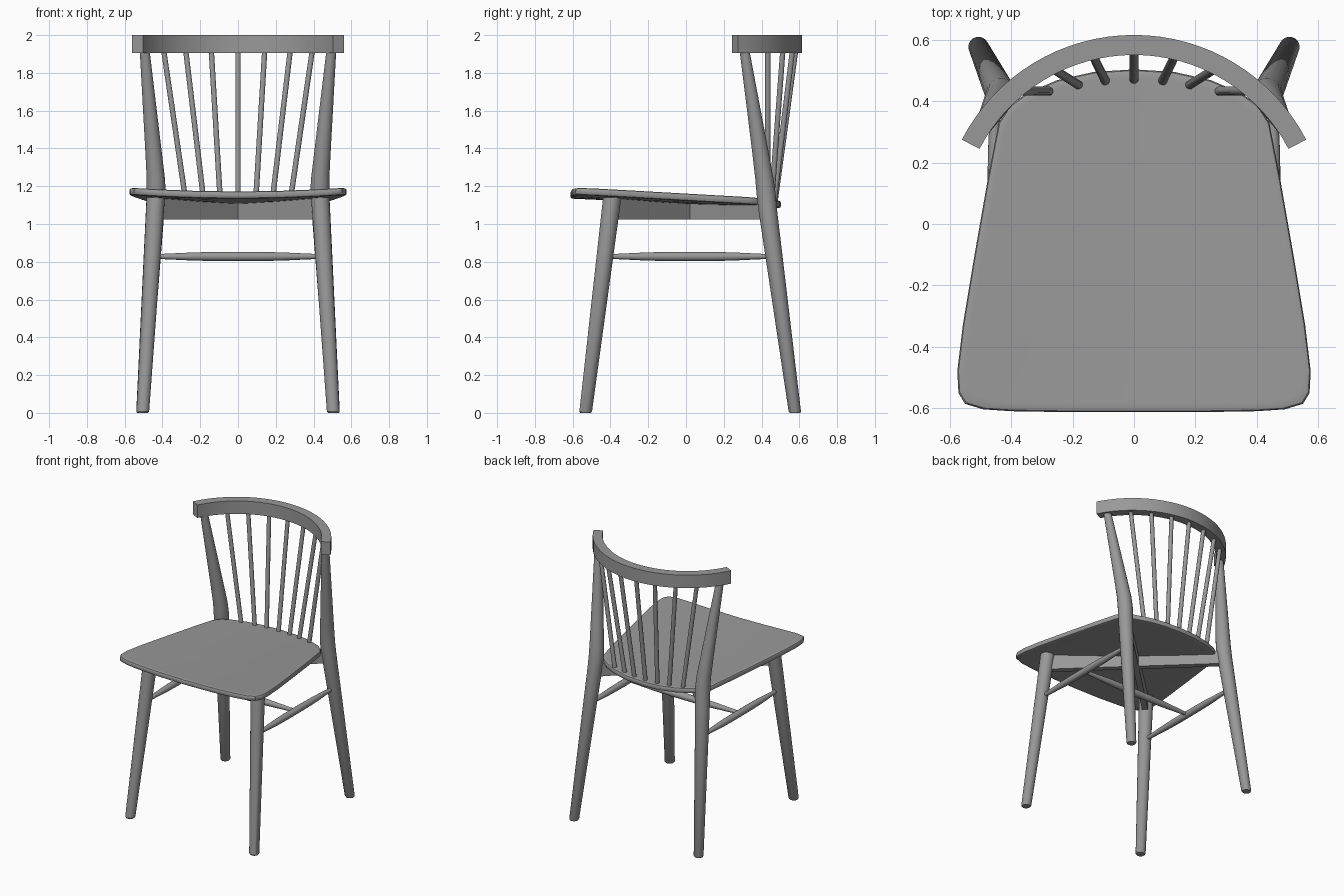
import bpy, bmesh, math
from mathutils import Vector

if "Cube" in bpy.data.objects:
    bpy.data.objects.remove(bpy.data.objects["Cube"])

grey = bpy.data.materials.new("dark_grey")
grey.diffuse_color = (.318, .318, .318, 1)
grey.use_nodes = True
grey.node_tree.nodes["Principled BSDF"].inputs["Base Color"].default_value = grey.diffuse_color


def make(name, verts, faces, angle=35):
    me = bpy.data.meshes.new(name)
    me.from_pydata([tuple(v) for v in verts], [], faces)
    me.materials.append(grey)
    bm = bmesh.new()
    bm.from_mesh(me)
    bmesh.ops.recalc_face_normals(bm, faces=bm.faces)
    bm.to_mesh(me)
    bm.free()
    ob = bpy.data.objects.new(name, me)
    bpy.context.collection.objects.link(ob)
    bpy.ops.object.select_all(action='DESELECT')
    ob.select_set(True)
    bpy.context.view_layer.objects.active = ob
    bpy.ops.object.shade_smooth_by_angle(angle=math.radians(angle))
    return ob


def loft(rings):
    """Skin equal-length rings and cap both ends."""
    n = len(rings[0])
    verts = [v for r in rings for v in r]
    faces = [(i * n + j, i * n + (j + 1) % n, (i + 1) * n + (j + 1) % n, (i + 1) * n + j)
             for i in range(len(rings) - 1) for j in range(n)]
    faces += [tuple(range(n)), tuple(range(len(verts) - n, len(verts)))]
    return verts, faces


def rod(name, stations, normal=(0, 0, 1), sides=20):
    """Round bar through (x, y, z, radius) stations, rings square to normal."""
    nrm = Vector(normal).normalized()
    u = nrm.orthogonal().normalized()
    w = nrm.cross(u)
    rings = []
    for x, y, z, r in stations:
        rings.append([Vector((x, y, z)) + r * (u * math.cos(a) + w * math.sin(a))
                      for a in (2 * math.pi * k / sides for k in range(sides))])
    return make(name, *loft(rings))


def stretcher(name, a, b):
    a, b = Vector(a), Vector(b)
    prof = [(0, .012), (.06, .014), (.25, .022), (.4, .024),
            (.6, .024), (.75, .022), (.94, .014), (1, .012)]
    return rod(name, [(*a.lerp(b, t), r) for t, r in prof], b - a, 16)


# Seat: dished, sloping panel with rounded edge
half = [(0, -.612), (.22, -.612), (.40, -.609), (.49, -.603), (.55, -.585), (.571, -.55),
        (.575, -.48), (.557, -.33), (.517, -.09), (.475, .15), (.44, .33), (.405, .385),
        (.35, .425), (.25, .468), (.13, .495), (0, .503)]
outline = half + [(-x, y) for x, y in half[-2:0:-1]]


def seat_top(x, y):
    return 1.172 - .045 * (y + .6) + .02 * (x / .55) ** 2


rings = []
for s, drop in [(.08, 0), (.35, 0), (.65, 0), (.95, 0), (.978, 0), (.993, .003), (1, .010),
                (1, .028), (.993, .035), (.978, .038), (.95, .038), (.65, .038), (.35, .038),
                (.08, .038)]:
    ring = []
    for x, y in outline:
        px, py = x * s, (y + .05) * s - .05
        ring.append((px, py, seat_top(px, py) - drop))
    rings.append(ring)
make("seat", *loft(rings))

# Legs, back posts and side stretchers, mirrored left and right
for s, side in ((-1, "left"), (1, "right")):
    rod("front_leg_" + side, [(s * .505, -.532, 0, .028), (s * .504, -.531, .008, .034),
                              (s * .435, -.39, 1.145, .049)])
    rod("back_leg_" + side, [(s * .507, .577, 0, .028), (s * .506, .576, .008, .033),
                             (s * .438, .432, 1.08, .050), (s * .433, .424, 1.16, .051),
                             (s * .435, .415, 1.24, .049), (s * .447, .394, 1.38, .044),
                             (s * .495, .308, 1.93, .026)])
    stretcher("side_stretcher_" + side, (s * .453, -.42, .828), (s * .453, .46, .828))
stretcher("middle_stretcher", (-.453, .02, .828), (.453, .02, .828))

# Crossed boards under the seat
for s, name in ((-1, "cross_board_a"), (1, "cross_board_b")):
    a, b = Vector((s * -.438, -.40, 0)), Vector((s * .438, .44, 0))
    d = (b - a).normalized()
    off = Vector((-d.y, d.x, 0)) * .02
    rings = []
    for t in (0, .25, .5, .75, 1):
        p = a.lerp(b, t)
        top = Vector((0, 0, seat_top(p.x, p.y) - .02))
        low = Vector((0, 0, 1.025))
        rings.append([p - off + low, p + off + low, p + off + top, p - off + top])
    make(name, *loft(rings))

# Curved top rail
CY, RO, RI, END = -.016, .631, .566, math.radians(62.6)
rings = []
for k in range(33):
    a = -END + 2 * END * k / 32
    rings.append([(r * math.sin(a), CY + r * math.cos(a), z)
                  for r, z in ((RI, 1.905), (RO, 1.905), (RO, 2), (RI, 2))])
make("top_rail", *loft(rings))

# Fanned spindles from seat to rail
for i, (xb, yb, xt) in enumerate([(-.275, .432, -.395), (-.18, .452, -.278), (-.093, .465, -.142),
                                  (0, .47, 0), (.093, .465, .142), (.18, .452, .278),
                                  (.275, .432, .395)]):
    yt = CY + math.sqrt(.598 ** 2 - xt ** 2)
    rod("spindle_%d" % (i + 1), [(xb, yb, 1.11, .015), (xt, yt, 1.93, .0145)], sides=12)
